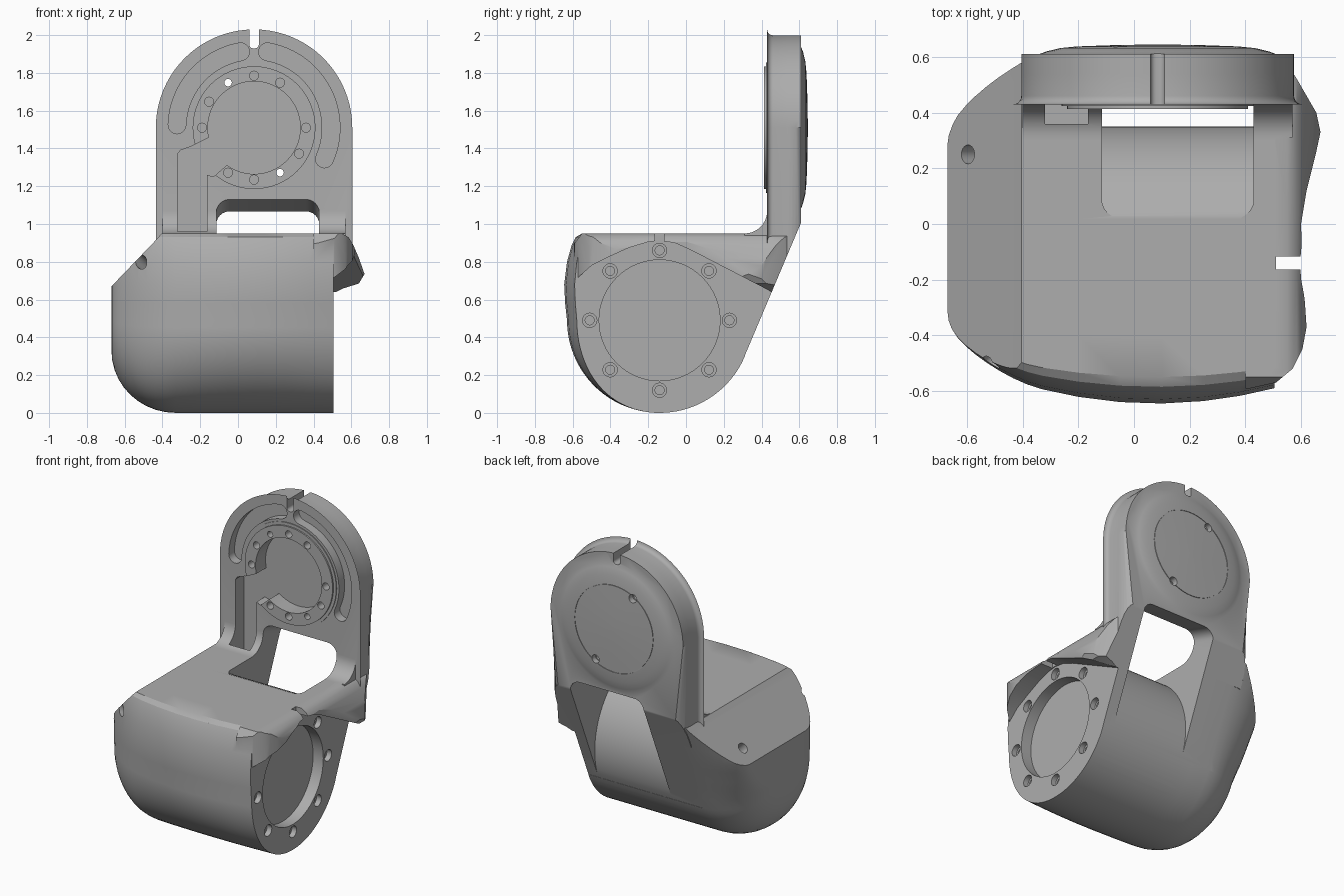
import bpy, bmesh
from math import sin, cos, pi, sqrt, radians
from mathutils import Vector

if "Cube" in bpy.data.objects:
    bpy.data.objects.remove(bpy.data.objects["Cube"])

metal = bpy.data.materials.new("plain_grey")
metal.use_nodes = True
GREY = (0.42, 0.42, 0.42, 1)
metal.diffuse_color = GREY
metal.node_tree.nodes["Principled BSDF"].inputs["Base Color"].default_value = GREY

AXLE = (-0.14, 0.49)    # joint axis in y, z
HUB = (0.085, 1.51)     # plate joint centre in x, z
R = 0.49


def finish(name, bm):
    bmesh.ops.recalc_face_normals(bm, faces=bm.faces)
    mesh = bpy.data.meshes.new(name)
    bm.to_mesh(mesh)
    bm.free()
    mesh.materials.append(metal)
    ob = bpy.data.objects.new(name, mesh)
    bpy.context.collection.objects.link(ob)
    return ob


def stack(rings):
    """Skin a list of equal closed rings and cap both ends."""
    bm = bmesh.new()
    rows = [[bm.verts.new(p) for p in ring] for ring in rings]
    n = len(rows[0])
    for a, b in zip(rows, rows[1:]):
        for i in range(n):
            bm.faces.new((a[i], a[(i + 1) % n], b[(i + 1) % n], b[i]))
    bm.faces.new(rows[0])
    bm.faces.new(rows[-1])
    return bm


def place(axis, p, d):
    return {"x": (d, p[0], p[1]), "y": (p[0], d, p[1]), "z": (p[0], p[1], d)}[axis]


def prism(name, axis, pts, a, b):
    return finish(name, stack([[place(axis, p, d) for p in pts] for d in (a, b)]))


def arc(c, r, a, b, n):
    return [(c[0] + r * cos(radians(a + (b - a) * i / n)),
             c[1] + r * sin(radians(a + (b - a) * i / n))) for i in range(n + 1)]


def disc(name, axis, c, r, a, b, n=48):
    return prism(name, axis, arc(c, r, 0, 360, n)[:-1], a, b)


def rounded(x0, x1, y0, y1, r):
    corners = [(x1 - r, y1 - r), (x0 + r, y1 - r), (x0 + r, y0 + r), (x1 - r, y0 + r)]
    return [p for i, c in enumerate(corners) for p in arc(c, r, 90 * i, 90 * i + 90, 6)]


def combine(ob, other, how):
    mod = ob.modifiers.new("join", "BOOLEAN")
    mod.operation, mod.solver, mod.object = how, "EXACT", other
    bpy.context.view_layer.objects.active = ob
    bpy.ops.object.modifier_apply(modifier=mod.name)
    bpy.data.objects.remove(other)


def cut(ob, other):
    combine(ob, other, "DIFFERENCE")


def add(ob, other):
    combine(ob, other, "UNION")


def clamp(v):
    return max(0.0, min(1.0, v))


# Joint housing: teardrop section skinned along x, closing to a rounded end
BACK_LOW, BACK_TOP = Vector((0.31, 0.30)), Vector((0.585, 0.95))
section = arc(AXLE, R, 180, 337, 36)
section += [tuple(BACK_LOW.lerp(BACK_TOP, i / 8)) for i in range(1, 9)]
section += [(0.585 - 1.135 * i / 8, 0.95) for i in range(1, 9)]
section += [(-0.585, 0.93), (-0.605, 0.89), (-0.63, 0.8), (-0.645, 0.68), (-0.64, 0.58)]


def housing_ring(x):
    t = clamp((-0.33 - x) / 0.34)
    drop = 1 - sqrt(1 - t * t)
    ring = []
    for y, z in section:
        w = clamp((z - 0.3) / 0.4) * clamp((y + 0.14) / 0.3)
        y = AXLE[0] + (y - AXLE[0]) * (1 - (0.6 - 0.33 * w) * drop)
        if z < AXLE[1]:
            z = AXLE[1] + (z - AXLE[1]) * (1 - 0.67 * drop)
        front = max(0, AXLE[0] - y) / 0.5
        ring.append((x, y + 0.3 * (x - 0.08) ** 2 * front ** 2, z))
    return ring


stations = [-0.33 - 0.34 * sin(pi / 2 * (1 - i / 10)) for i in range(11)]
stations += [-0.2, -0.05, 0.1, 0.25, 0.38, 0.505]
link = finish("arm_link", stack([housing_ring(x) for x in stations]))

# Sloping shoulder on the closed end
cut(link, prism("shoulder_cutter", "y",
                [(-0.40, 0.955), (-0.43, 0.92), (-0.67, 0.67), (-0.9, 0.44), (-0.9, 1.2), (-0.4, 1.2)], -1, 1))

# Hood overhanging the open joint face
hood = prism("hood", "x", [(-0.59, 0.70), (-0.5, 0.78), (-0.4, 0.83), (-0.3, 0.875), (-0.2, 0.905),
                           (-0.14, 0.912), (-0.06, 0.9), (0.02, 0.865), (0.455, 0.64),
                           (0.585, 0.95), (-0.55, 0.95), (-0.62, 0.86)], 0.4, 0.7)
combine(hood, prism("hood_plan", "z", [(0.3, -0.6), (0.42, -0.59), (0.51, -0.57), (0.57, -0.52), (0.605, -0.45),
                                       (0.62, -0.37), (0.605, -0.15), (0.6, 0), (0.62, 0.12), (0.655, 0.26),
                                       (0.67, 0.33), (0.655, 0.4), (0.58, 0.53), (0.5, 0.62), (0.3, 0.65)],
                    0.4, 1.2), "INTERSECT")
combine(hood, prism("hood_front", "y", [(0.3, 0.5), (0.505, 0.6), (0.52, 0.64), (0.56, 0.66), (0.64, 0.685),
                                        (0.67, 0.735), (0.64, 0.82), (0.61, 0.89), (0.585, 0.93),
                                        (0.55, 0.95), (0.3, 0.95)], -1, 1), "INTERSECT")
add(link, hood)

# Upright plate with rounded rims
outline = arc(HUB, R, 0, 180, 40) + [(HUB[0] - R, 0.8), (HUB[0] + R, 0.8)]
bm = stack([[place("y", p, d) for p in outline] for d in (0.43, 0.61)])
for depth, size in ((0.61, 0.07), (0.43, 0.03)):
    rim = [e for e in bm.edges if all(abs(v.co.y - depth) < 1e-4 for v in e.verts)]
    bmesh.ops.bevel(bm, geom=rim, offset=size, segments=5, profile=0.5, affect="EDGES")
plate = finish("plate", bm)

# Shallow dome on the back of the plate
dome = [(0.46, 0.58), (0.44, 0.605), (0.4, 0.62), (0.35, 0.632), (0.29, 0.638), (0.15, 0.643), (0.02, 0.645)]
add(plate, finish("back_dome", stack([[place("y", p, d) for p in arc(HUB, r, 0, 360, 64)[:-1]] for r, d in dome])))
add(link, plate)

# Fillet where the plate rises from the housing
add(link, prism("root_fillet", "x", [(0.31, 0.93)] + arc((0.31, 1.07), 0.12, -90, 0, 10)
                + [(0.47, 1.07), (0.47, 0.93)], -0.4, 0.57))

# Slanted back below the dome
cut(link, prism("back_cutter", "x", [tuple(BACK_LOW), tuple(BACK_TOP), (0.615, 1.02), (0.646, 1.13),
                                     (0.9, 1.13), (0.9, 0.3)], -1, 1))

# Window between the legs, floored by the round drum
window = prism("window_cutter", "y", rounded(-0.115, 0.43, 0, 1.13, 0.07), 0.0, 0.9)
for v in window.data.vertices:
    v.co.z -= 0.35 * (v.co.y - 0.43)
combine(window, prism("window_plan", "z", rounded(-0.116, 0.431, 0.02, 1.2, 0.07), -0.5, 1.5), "INTERSECT")
cut(window, disc("drum_cutter", "x", AXLE, R, -1, 1, 96))
cut(link, window)

# Stepped bearing ring and its recess
add(link, disc("ring_step", "y", HUB, 0.345, 0.424, 0.5, 64))
add(link, disc("bearing_ring", "y", HUB, 0.325, 0.414, 0.5, 64))
cut(link, disc("bearing_recess", "y", HUB, 0.245, 0.3, 0.52, 64))

# Cable channel running down into the housing
cut(link, prism("cable_channel", "y", [(-0.32, 0.86), (-0.165, 0.86), (-0.165, 1.26), (-0.13, 1.25), (-0.05, 1.32),
                                       (-0.15, 1.46), (-0.25, 1.41), (-0.305, 1.39), (-0.32, 1.37)], 0.36, 0.52))

# Curved lightening grooves around the ring, with round ends
for start, end in ((100, 178), (80, -24)):
    a, b = (start, end) if start < end else (end, start)
    mid, half = 0.408, 0.047
    tip_a, tip_b = arc(HUB, mid, a, b, 1)
    shape = arc(HUB, mid + half, a, b, 24) + arc(tip_b, half, b, b + 180, 8)[1:-1]
    shape += arc(HUB, mid - half, b, a, 24) + arc(tip_a, half, a + 180, a + 360, 8)[1:-1]
    cut(link, prism("groove", "y", shape, 0.3, 0.49))

# Ring bolt holes, two of them right through
for angle in (0, 60, 90, 120, 150, 180, 240, 270, 300, 330):
    c = arc(HUB, 0.275, angle, angle, 1)[0]
    through = angle in (120, 300)
    cut(link, disc("bolt_hole", "y", c, 0.02 if through else 0.024, 0.3, 0.8 if through else 0.47, 16))
    if through:
        cut(link, disc("back_bore", "y", c, 0.028, 0.6, 0.8, 16))

# Seam around the back cover
seam = disc("seam_cutter", "y", HUB, 0.292, 0.634, 0.7, 64)
cut(seam, disc("seam_core", "y", HUB, 0.287, 0.5, 0.8, 64))
cut(link, seam)

# Alignment slots on the plate crown and the hood
cut(link, prism("crown_slot", "y", rounded(0.06, 0.11, 1.93, 2.2, 0.02), 0.3, 0.8))
cut(link, prism("hood_slot", "z", [(0.51, -0.163), (0.8, -0.163), (0.8, -0.117), (0.51, -0.117)], 0.88, 1.2))

# Open joint face: recess and bolt circle
cut(link, disc("joint_recess", "x", AXLE, 0.32, 0.43, 0.8, 64))
for i in range(8):
    c = arc(AXLE, 0.37, 45 * i, 45 * i, 1)[0]
    cut(link, disc("joint_bolt", "x", c, 0.038, 0.47, 0.56, 20))
    cut(link, disc("joint_bore", "x", c, 0.024, 0.4, 0.56, 16))

# Screw holes in the shoulder
for spot, aim in (((-0.595, 0.25, 0.745), (-1, 0, 1)), ((-0.49, -0.48, 0.78), (-0.7, -0.6, 0.6))):
    hole = disc("shoulder_hole", "z", (0, 0), 0.034, -0.1, 0.15, 20)
    turn = Vector((0, 0, 1)).rotation_difference(Vector(aim)).to_matrix().to_4x4()
    turn.translation = spot
    hole.data.transform(turn)
    cut(link, hole)

# Smooth curved surfaces, keep machined edges crisp
bpy.ops.object.select_all(action="DESELECT")
link.select_set(True)
bpy.context.view_layer.objects.active = link
bpy.ops.object.shade_smooth_by_angle(angle=radians(30))
